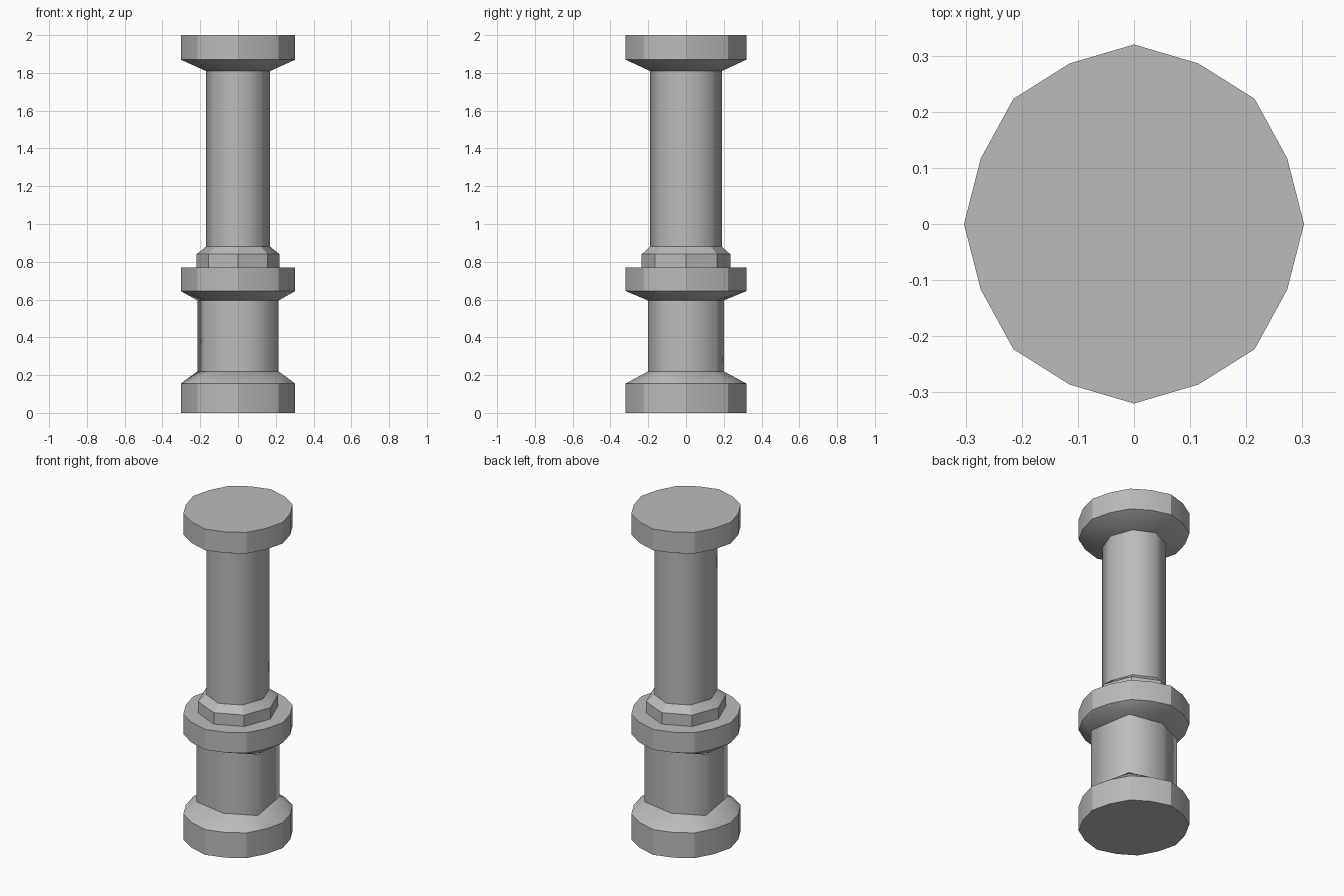
import bpy
import bmesh
from math import radians

cube = bpy.data.objects.get("Cube")
if cube:
    bpy.data.objects.remove(cube, do_unlink=True)

stone = bpy.data.materials.new("grey stone")
stone.use_nodes = True
stone.diffuse_color = (0.5, 0.5, 0.5, 1)
stone.node_tree.nodes["Principled BSDF"].inputs["Base Color"].default_value = (0.5, 0.5, 0.5, 1)


def mirrored(quarter):
    """Mirror a quarter outline over both axes."""
    return sorted({(sx * x, sy * y) for x, y in quarter for sx in (1, -1) for sy in (1, -1)})


def scaled(outline, sx, sy):
    return [(x * sx, y * sy) for x, y in outline]


# Cross-sections: sixteen-sided discs, eight-sided shaft, six-sided drum
disc = mirrored([(0.303, 0), (0.273, 0.117), (0.215, 0.223), (0.115, 0.286), (0, 0.32)])
octagon = mirrored([(1, 0), (0.71, 0.7), (0, 1)])
collar = scaled(octagon, 0.22, 0.235)
shaft = scaled(octagon, 0.17, 0.19)
half_drum = [(0.17, 0.16), (-0.04, 0.2), (-0.215, 0.115)]
drum = half_drum + scaled(half_drum, -1, -1)


def stack(name, levels, smooth_angle):
    """Convex solid through the given (height, outline) levels."""
    bm = bmesh.new()
    for z, outline in levels:
        for x, y in outline:
            bm.verts.new((x, y, z))
    bmesh.ops.convex_hull(bm, input=bm.verts[:])
    bmesh.ops.dissolve_limit(bm, angle_limit=radians(1), verts=bm.verts[:], edges=bm.edges[:])
    bmesh.ops.recalc_face_normals(bm, faces=bm.faces[:])
    mesh = bpy.data.meshes.new(name)
    bm.to_mesh(mesh)
    bm.free()
    mesh.materials.append(stone)
    obj = bpy.data.objects.new(name, mesh)
    bpy.context.collection.objects.link(obj)
    bpy.ops.object.select_all(action="DESELECT")
    obj.select_set(True)
    bpy.context.view_layer.objects.active = obj
    bpy.ops.object.shade_smooth_by_angle(angle=radians(smooth_angle))


# Parts from the ground up
stack("base", [(0, disc), (0.155, disc), (0.22, drum)], 28)
stack("lower_drum", [(0.22, drum), (0.595, drum)], 75)
stack("middle_ring", [(0.595, drum), (0.645, disc), (0.77, disc)], 28)
stack("collar", [(0.77, collar), (0.84, collar), (0.88, shaft)], 28)
stack("shaft", [(0.88, shaft), (1.81, shaft)], 60)
stack("capital", [(1.81, shaft), (1.87, disc), (2, disc)], 28)
